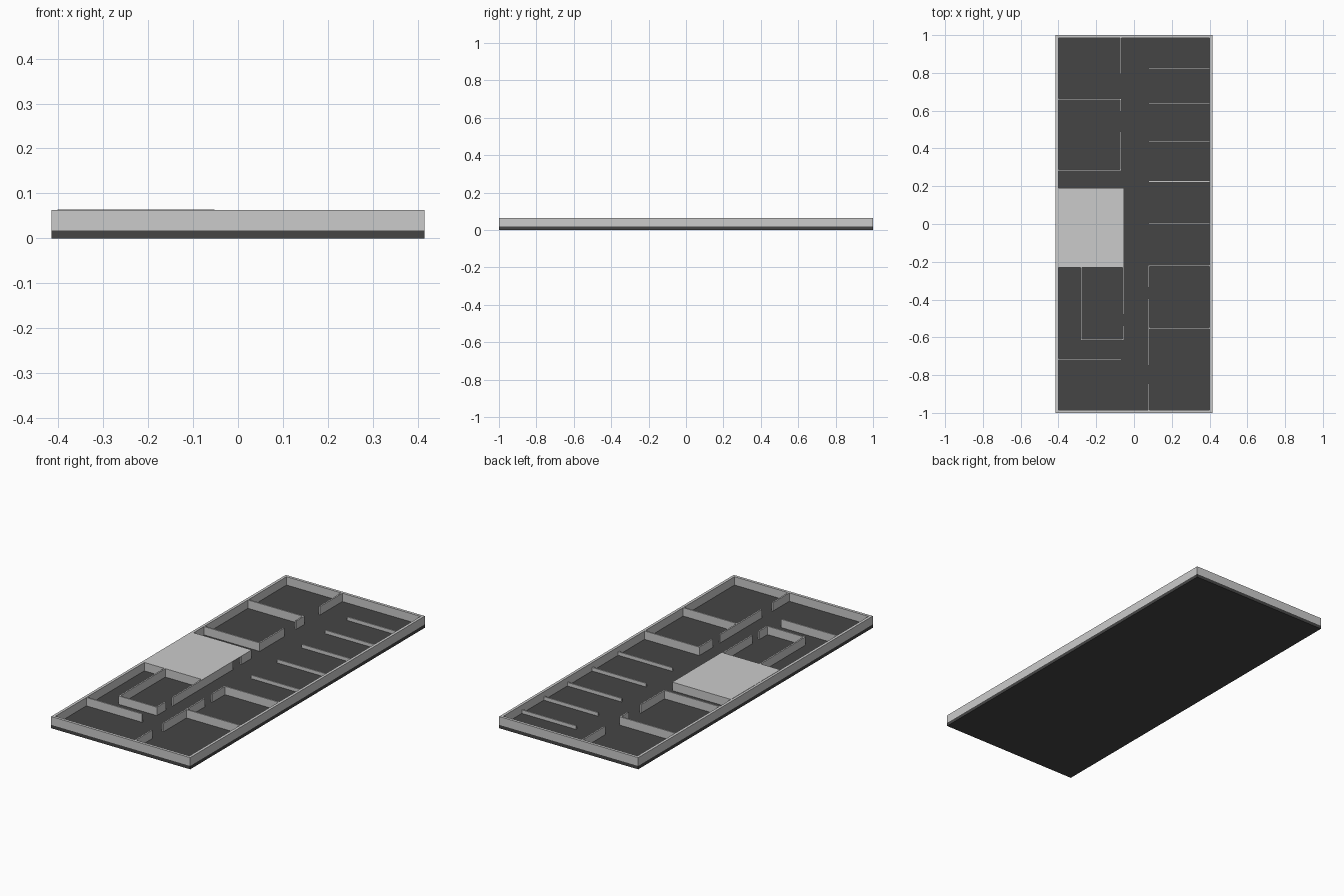
import bpy
import bmesh
from mathutils import Matrix, Vector

if "Cube" in bpy.data.objects:
    bpy.data.objects.remove(bpy.data.objects["Cube"])

FLOOR, TOP, LOW = 0.018, 0.063, 0.037   # floor surface, wall top, low partition top
HX, HY, RIM = 0.415, 1.0, 0.015         # half footprint, outer wall thickness
IX, IY = HX - RIM, HY - RIM
T = 0.008                               # inner wall thickness


def boxes(name, items):
    """One object from boxes given as (x0, x1, y0, y1, z0, z1)."""
    bm = bmesh.new()
    for x0, x1, y0, y1, z0, z1 in items:
        centre = Vector(((x0 + x1) / 2, (y0 + y1) / 2, (z0 + z1) / 2))
        size = Vector((x1 - x0, y1 - y0, z1 - z0, 1))
        bmesh.ops.create_cube(bm, size=1, matrix=Matrix.Translation(centre) @ Matrix.Diagonal(size))
    mesh = bpy.data.meshes.new(name)
    bm.to_mesh(mesh)
    bm.free()
    obj = bpy.data.objects.new(name, mesh)
    bpy.context.collection.objects.link(obj)
    return obj


def along_x(y, x0, x1, top=TOP):
    return (x0, x1, y - T / 2, y + T / 2, FLOOR, top)


def along_y(x, y0, y1, top=TOP):
    return (x - T / 2, x + T / 2, y0, y1, FLOOR, top)


# Dark floor slab
floor = boxes("floor_slab", [(-HX, HX, -HY, HY, 0, FLOOR)])
dark = bpy.data.materials.new("dark_floor")
dark.diffuse_color = (0.06, 0.06, 0.06, 1)
dark.use_nodes = True
dark.node_tree.nodes["Principled BSDF"].inputs["Base Color"].default_value = dark.diffuse_color
floor.data.materials.append(dark)

# Outer wall ring: inset the top of a plate, drop the centre, extrude up
bm = bmesh.new()
rings = [[bm.verts.new((sx * x, sy * y, FLOOR)) for sx, sy in ((-1, -1), (1, -1), (1, 1), (-1, 1))]
         for x, y in ((HX, HY), (IX, IY))]
for i in range(4):
    j = (i + 1) % 4
    bm.faces.new((rings[0][i], rings[0][j], rings[1][j], rings[1][i]))
ext = bmesh.ops.extrude_face_region(bm, geom=bm.faces[:], use_keep_orig=True)
bmesh.ops.translate(bm, verts=[v for v in ext["geom"] if isinstance(v, bmesh.types.BMVert)],
                    vec=(0, 0, TOP - FLOOR))
bmesh.ops.recalc_face_normals(bm, faces=bm.faces[:])
mesh = bpy.data.meshes.new("outer_wall")
bm.to_mesh(mesh)
bm.free()
bpy.context.collection.objects.link(bpy.data.objects.new("outer_wall", mesh))

# Low stall partitions on the right side
boxes("stall_partitions", [along_x(y, 0.077, IX, LOW) for y in (0.824, 0.637, 0.436, 0.225, 0.003)])

# Front right rooms with two doorways
boxes("front_right_room_walls",
      [along_x(-0.222, 0.073, IX), along_x(-0.551, 0.073, IX)]
      + [along_y(0.077, a, b) for a, b in ((-0.335, -0.222), (-0.75, -0.395), (-IY, -0.845))])

# Back left rooms
boxes("back_left_room_walls",
      [along_x(0.66, -IX, -0.067), along_x(0.285, -IX, -0.067)]
      + [along_y(-0.071, a, b) for a, b in ((0.795, IY), (0.595, 0.66), (0.285, 0.49))])

# Front left inner room and the wall in front of it
boxes("front_left_room_walls",
      [along_x(-0.612, -0.281, -0.053), along_x(-0.717, -IX, -0.067),
       along_y(-0.279, -0.612, -0.227),
       along_y(-0.057, -0.48, -0.227), along_y(-0.057, -0.612, -0.538)])

# Roofed room with a doorway on the corridor side
boxes("roofed_room_walls",
      [along_x(-0.223, -IX, -0.053), along_x(0.186, -IX, -0.053),
       along_y(-0.057, -0.223, 0.035), along_y(-0.057, 0.105, 0.186)])
boxes("room_roof", [(-IX - 0.002, -0.052, -0.229, 0.191, 0.0615, 0.0645)])
